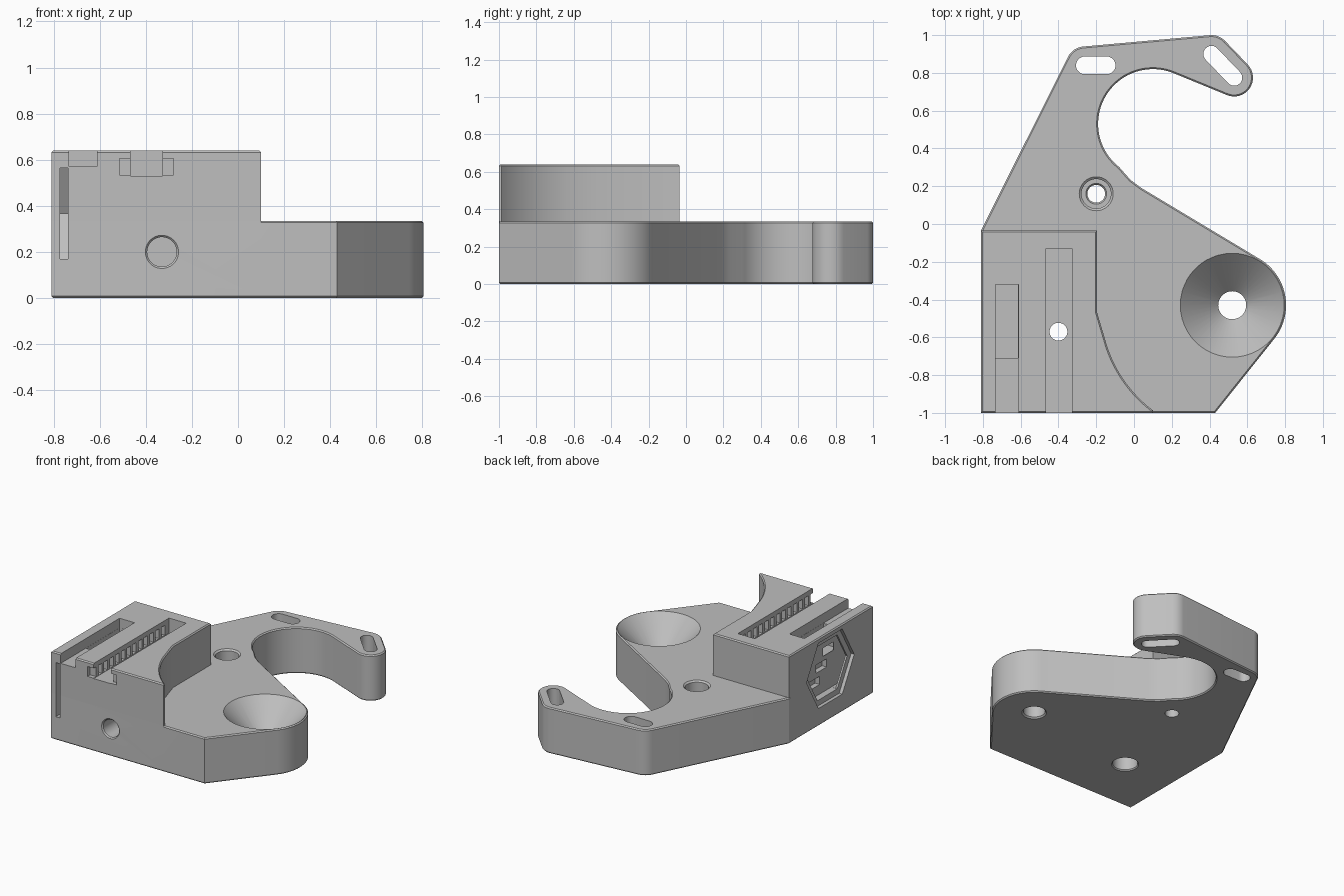
import bpy, bmesh, math
from mathutils import Matrix, Vector

if "Cube" in bpy.data.objects:
    bpy.data.objects.remove(bpy.data.objects["Cube"], do_unlink=True)

grey = bpy.data.materials.new("plain_grey")
grey.use_nodes = True
colour = (0.52, 0.52, 0.52, 1)
grey.diffuse_color = colour
grey.node_tree.nodes["Principled BSDF"].inputs["Base Color"].default_value = colour

BASE, TOP, CHAMFER = 0.335, 0.64, 0.008


def arc(cx, cy, r, a0, a1, n=16):
    steps = [math.radians(a0 + (a1 - a0) * i / n) for i in range(n + 1)]
    return [(cx + r * math.cos(a), cy + r * math.sin(a)) for a in steps]


def finish(name, bm):
    bmesh.ops.recalc_face_normals(bm, faces=bm.faces)
    mesh = bpy.data.meshes.new(name)
    bm.to_mesh(mesh)
    bm.free()
    mesh.materials.append(grey)
    ob = bpy.data.objects.new(name, mesh)
    bpy.context.collection.objects.link(ob)
    return ob


def prism(name, outline, z0, z1, edge_rule=None, matrix=None):
    """Extrude an outline upward; chamfer the edges the rule picks."""
    bm = bmesh.new()
    face = bm.faces.new([bm.verts.new((x, y, z0)) for x, y in outline])
    up = bmesh.ops.extrude_face_region(bm, geom=[face])["geom"]
    moved = [v for v in up if isinstance(v, bmesh.types.BMVert)]
    bmesh.ops.translate(bm, verts=moved, vec=(0, 0, z1 - z0))
    bmesh.ops.recalc_face_normals(bm, faces=bm.faces)
    if edge_rule:
        picked = [e for e in bm.edges if edge_rule(*[v.co for v in e.verts])]
        bmesh.ops.bevel(bm, geom=picked, offset=CHAMFER, segments=1, affect='EDGES')
    if matrix:
        bm.transform(matrix)
    return finish(name, bm)


def boxes(name, spans):
    """Separate boxes from (x0, x1, y0, y1, z0, z1) spans."""
    bm = bmesh.new()
    for x0, x1, y0, y1, z0, z1 in spans:
        size = Matrix.Diagonal((x1 - x0, y1 - y0, z1 - z0, 1))
        mid = Matrix.Translation(((x0 + x1) / 2, (y0 + y1) / 2, (z0 + z1) / 2))
        bmesh.ops.create_cube(bm, size=1, matrix=mid @ size)
    return finish(name, bm)


def lathe(name, matrix, profile, n=48):
    """Solid of revolution about local z from (radius, height) pairs."""
    bm = bmesh.new()
    rings = [[bm.verts.new((x, y, z)) for x, y in arc(0, 0, r, 0, 360, n)[:-1]]
             for r, z in profile]
    for a, b in zip(rings, rings[1:]):
        for i in range(n):
            j = (i + 1) % n
            bm.faces.new((a[i], a[j], b[j], b[i]))
    bm.faces.new(rings[0])
    bm.faces.new(rings[-1])
    bm.transform(matrix)
    return finish(name, bm)


def slot(name, a, b, r):
    ang = math.degrees(math.atan2(b[1] - a[1], b[0] - a[0]))
    return prism(name, arc(*a, r, ang + 90, ang + 270) + arc(*b, r, ang - 90, ang + 90),
                 -0.1, 0.5)


def cut(target, cutters):
    bpy.context.view_layer.objects.active = target
    for c in cutters:
        mod = target.modifiers.new("cut", 'BOOLEAN')
        mod.operation, mod.solver, mod.object = 'DIFFERENCE', 'EXACT', c
        bpy.ops.object.modifier_apply(modifier=mod.name)


# Hooked base plate
plate_outline = ([(-0.81, -1), (0.1, -1), (0.43, -1)]
                 + arc(0.52, -0.43, 0.285, -39, 60, 24)
                 + [(0.04, 0.19), (-0.02, 0.235)]
                 + arc(0.1, 0.53, 0.29, 232, 67, 40)
                 + arc(0.53, 0.775, 0.1, -113, 43)
                 + arc(0.41, 0.9, 0.1, 43, 95, 8)
                 + arc(-0.26, 0.84, 0.1, 95, 153, 8)
                 + [(-0.81, -0.035)])


def under_block(p):
    return p.x < -0.8 or (p.y < -0.99 and p.x < 0.11)


def plate_edges(a, b):
    if abs(a.z - b.z) > 0.01:
        return False
    return a.z < 0.01 or not (under_block(a) and under_block(b))


plate = prism("base_plate", plate_outline, 0, BASE, plate_edges)

# Raised block with a curved flank around the funnel
block_outline = ([(-0.81, -1), (0.1, -1)]
                 + arc(0.52, -0.43, 0.697, 233, 195, 20)
                 + [(-0.195, -0.47), (-0.195, -0.035), (-0.81, -0.035)])
block = prism("raised_block", block_outline, BASE, TOP,
              lambda a, b: min(a.z, b.z) > TOP - 0.01)

# Holes in the plate
at = Matrix.Translation
funnel = lathe("funnel_cutter", at((0.52, -0.43, 0)),
               [(0.084, -0.05), (0.084, 0), (0.074, 0.01), (0.074, 0.13),
                (0.275, BASE), (0.3, BASE + 0.025)])
bolt = lathe("bolt_cutter", at((-0.2, 0.16, 0)),
             [(0.047, -0.05), (0.047, 0.14), (0.055, 0.15), (0.078, 0.15),
              (0.078, BASE - 0.01), (0.09, BASE), (0.09, 0.4)])
screw = lathe("screw_cutter", at((-0.4, -0.57, 0)),
              [(0.092, -0.05), (0.092, 0), (0.085, 0.008), (0.085, 0.2),
               (0.047, 0.2), (0.047, 0.6)])
front_hole = lathe("front_hole_cutter",
                   at((-0.33, -1, 0.2)) @ Matrix.Rotation(math.radians(-90), 4, 'X'),
                   [(0.072, -0.05), (0.072, 0), (0.064, 0.008), (0.064, 0.3)])
slots = [slot("hook_slot_cutter", (-0.26, 0.84), (-0.145, 0.84), 0.047),
         slot("tip_slot_cutter", (0.41, 0.9), (0.53, 0.775), 0.043)]

# Toothed rail, stepped channel and front slit in the block
rail = boxes("rail_cutter", [(-0.467, -0.328, -1.1, -0.13, 0.53, 0.7)])
PITCH = 0.066
rack = boxes("rack_cutter", [(-0.515, -0.28, y - 0.02, y + 0.02, 0.533, 0.605)
                             for y in [-0.99 + PITCH * i for i in range(13)]])
channel = boxes("channel_cutter", [(-0.733, -0.612, -1.1, -0.32, 0.57, 0.7)])
pocket = boxes("pocket_cutter", [(-0.732, -0.613, -0.71, -0.321, 0.42, 0.6)])
slit = boxes("slit_cutter", [(-0.772, -0.737, -1.1, -0.5, 0.17, 0.565)])

# Hexagonal recess on the outer side, with a lip and small windows
side = at((0, -0.51, 0.367)) @ Matrix(((0, 0, 1, 0), (1, 0, 0, 0), (0, 1, 0, 0), (0, 0, 0, 1)))
recess = [prism("recess_cutter", arc(0, 0, r, 0, 360, 6)[:-1], -0.9, x, None, side)
          for r, x in ((0.275, -0.785), (0.228, -0.737))]
windows = boxes("window_cutter", [(-0.76, -0.7, y - 0.06, y + 0.06, z - 0.03, z + 0.03)
                                  for y, z in ((-0.59, 0.46), (-0.51, 0.367), (-0.43, 0.27))])

shared = [slit] + recess + [windows, screw]
cut(plate, [funnel, bolt, front_hole] + slots + shared)
cut(block, [rail, rack, channel, pocket] + shared)

for c in [funnel, bolt, front_hole, rail, rack, channel, pocket] + slots + shared:
    bpy.data.objects.remove(c, do_unlink=True)

# Smooth curved walls, keep edges crisp
for ob in (plate, block):
    bpy.ops.object.select_all(action='DESELECT')
    ob.select_set(True)
    bpy.context.view_layer.objects.active = ob
    bpy.ops.object.shade_smooth_by_angle(angle=math.radians(25))
